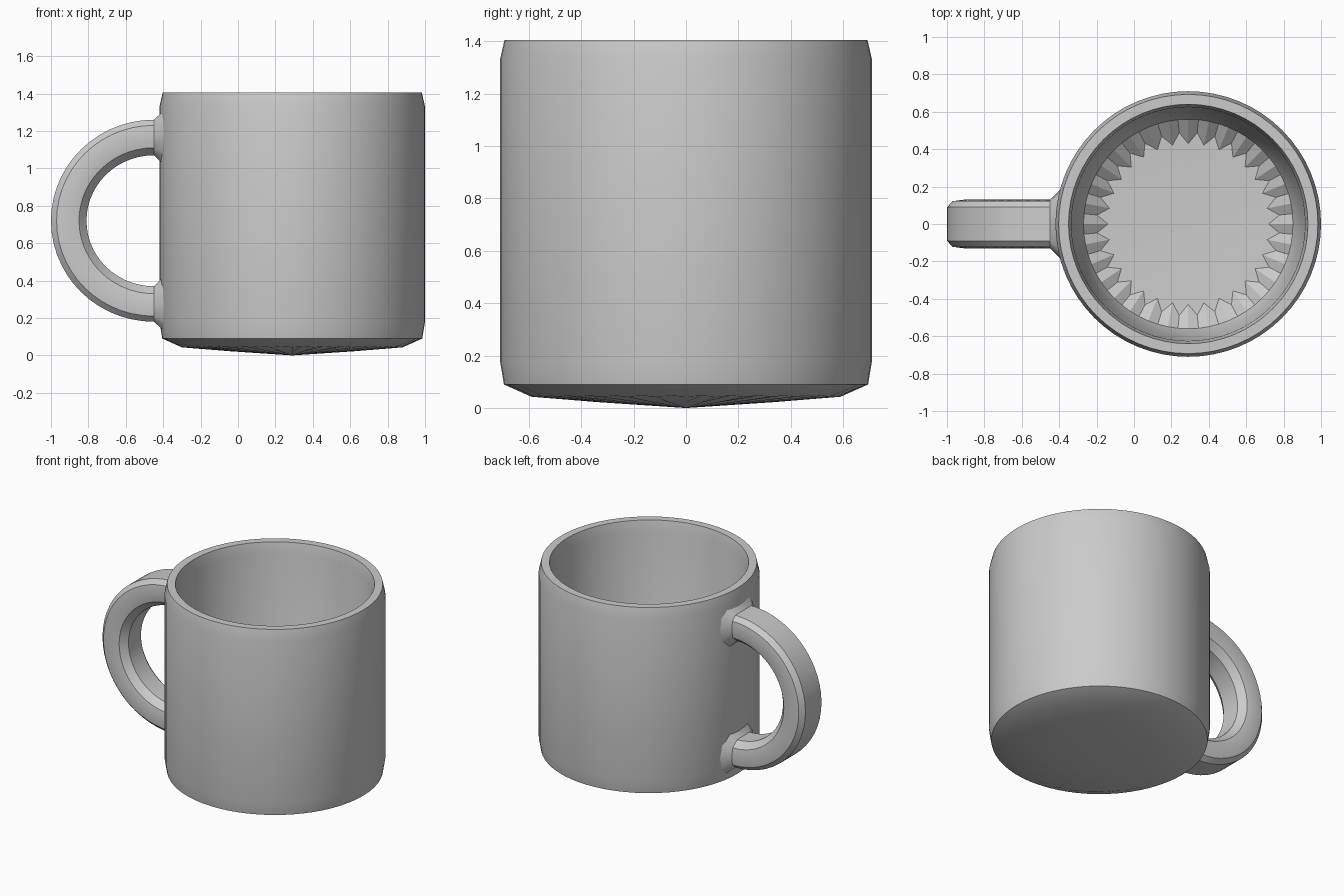
import bpy
import bmesh
from math import sin, cos, pi, sqrt, radians

cube = bpy.data.objects.get("Cube")
if cube:
    bpy.data.objects.remove(cube, do_unlink=True)

CX = 0.29          # axis of the cup
SEGMENTS = 64

clay = bpy.data.materials.new("light grey")
clay.use_nodes = True
colour = (0.6, 0.6, 0.6, 1)
clay.diffuse_color = colour
clay.node_tree.nodes["Principled BSDF"].inputs["Base Color"].default_value = colour


def bridge(bm, a, b, closed=True):
    """Join two equal rings of vertices with quads."""
    n = len(a)
    for i in range(n if closed else n - 1):
        j = (i + 1) % n
        bm.faces.new((a[i], a[j], b[j], b[i]))


def finish(bm, name, angle):
    bmesh.ops.recalc_face_normals(bm, faces=bm.faces)
    mesh = bpy.data.meshes.new(name)
    bm.to_mesh(mesh)
    bm.free()
    mesh.materials.append(clay)
    obj = bpy.data.objects.new(name, mesh)
    bpy.context.collection.objects.link(obj)
    bpy.ops.object.select_all(action="DESELECT")
    obj.select_set(True)
    bpy.context.view_layer.objects.active = obj
    bpy.ops.object.shade_smooth_by_angle(angle=radians(angle))
    return obj


# Cup: one closed profile (radius, height, radial tooth, height ripple)
profile = [
    (0.33, 0.026, 0, 0.004), (0.59, 0.045, 0, 0.002), (0.695, 0.09, 0, 0),
    (0.71, 0.18, 0, 0), (0.71, 1.33, 0, 0), (0.693, 1.405, 0, 0),
    (0.64, 1.405, 0, 0), (0.625, 1.33, 0, 0), (0.595, 0.28, 0, 0),
    (0.56, 0.19, 0, 0), (0.46, 0.12, 0.03, 0),
]
bm = bmesh.new()
rings = []
for radius, z, tooth, ripple in profile:
    ring = []
    for i in range(SEGMENTS):
        a = 2 * pi * i / SEGMENTS
        sign = 1 if i % 2 else -1
        r = radius + sign * tooth
        ring.append(bm.verts.new((CX + r * cos(a), r * sin(a), z + sign * ripple)))
    rings.append(ring)
for low, high in zip(rings, rings[1:]):
    bridge(bm, low, high)
# Shallow cones close the underside and the inner floor
for ring, z in ((rings[0], 0.0), (rings[-1], 0.1)):
    tip = bm.verts.new((CX, 0, z))
    for i in range(SEGMENTS):
        bm.faces.new((ring[i], ring[(i + 1) % SEGMENTS], tip))
finish(bm, "cup_body", 32)

# Handle: chamfered section (inset from the outer edge, half width)
half = [(0, 0.09), (0.03, 0.122), (0.09, 0.13), (0.15, 0.118), (0.19, 0.07)]
section = half + [(d, -y) for d, y in reversed(half)]
HX, HZ, RX, RZ = -0.45, 0.72, 0.55, 0.54
STEPS = 28


def handle_ring(bm, angle, spread=1.0):
    ring = []
    for d, y in section:
        d = 0.095 + (d - 0.095) * spread
        ring.append(bm.verts.new((HX - (RX - d) * cos(angle), y * spread,
                                  HZ + (RZ - d) * sin(angle))))
    return ring


def flared_root(bm, angle):
    """A widened end that lies on the curved cup wall."""
    ring = handle_ring(bm, angle, 1.5)
    for v in ring:
        v.co.x = CX - sqrt(0.7 ** 2 - v.co.y ** 2)
    return ring


bm = bmesh.new()
rings = [flared_root(bm, -pi / 2)]
rings += [handle_ring(bm, -pi / 2 + pi * i / STEPS) for i in range(STEPS + 1)]
rings.append(flared_root(bm, pi / 2))
for a, b in zip(rings, rings[1:]):
    bridge(bm, a, b)
bm.faces.new(rings[0])
bm.faces.new(rings[-1])
finish(bm, "handle", 38)
